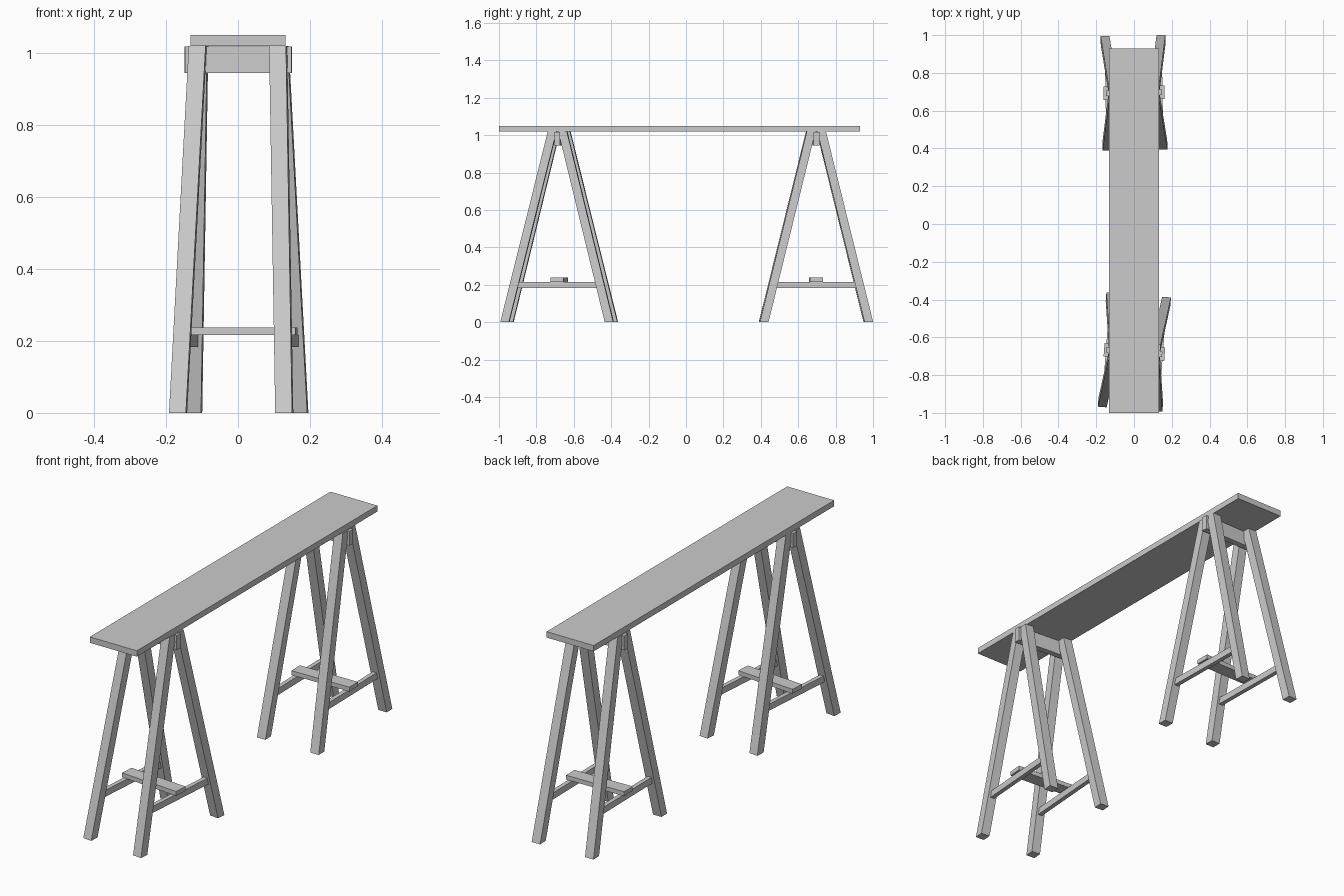
import bpy
import bmesh
from math import radians
from mathutils import Matrix, Vector

cube = bpy.data.objects.get("Cube")
if cube:
    bpy.data.objects.remove(cube, do_unlink=True)

# Single plain material
grey = bpy.data.materials.new("plain_grey")
grey.use_nodes = True
colour = (0.6, 0.6, 0.6, 1)
grey.diffuse_color = colour
grey.node_tree.nodes["Principled BSDF"].inputs["Base Color"].default_value = colour


def bar(name, bottom, top, width, depth, place=Matrix()):
    """Upright bar between two centre points, with level ends."""
    bottom, top = Vector(bottom), Vector(top)
    bm = bmesh.new()
    bmesh.ops.create_cube(bm, size=1)
    for v in bm.verts:
        end = top if v.co.z > 0 else bottom
        v.co = end + Vector((v.co.x * width, v.co.y * depth, 0))
    mesh = bpy.data.meshes.new(name)
    bm.to_mesh(mesh)
    bm.free()
    mesh.materials.append(grey)
    obj = bpy.data.objects.new(name, mesh)
    obj.matrix_world = place
    bpy.context.collection.objects.link(obj)
    return obj


def trestle(prefix, x, y, turn):
    place = Matrix.Translation((x, y, 0)) @ Matrix.Rotation(radians(turn), 4, "Z")
    # Splayed legs and low side rungs
    for side, sx in (("left", 1), ("right", -1)):
        for end, sy in (("front", -1), ("back", 1)):
            bar(f"{prefix}_{end}_{side}_leg", (sx * 0.148, sy * 0.28, 0),
                (sx * 0.112, sy * 0.028, 1.02), 0.047, 0.046, place)
        bar(f"{prefix}_{side}_rung", (sx * 0.14, 0, 0.183),
            (sx * 0.14, 0, 0.216), 0.022, 0.43, place)
    # Top beam between the legs and flat stretcher across the rungs
    bar(f"{prefix}_top_beam", (0, 0, 0.945), (0, 0, 1.018), 0.296, 0.03, place)
    bar(f"{prefix}_stretcher", (0, 0, 0.216), (0, 0, 0.238), 0.322, 0.07, place)


# Table board
bar("board", (0, -0.035, 1.02), (0, -0.035, 1.05), 0.264, 1.93)

# Two trestles, each standing slightly askew
trestle("front_trestle", 0.002, -0.678, -4.3)
trestle("back_trestle", 0, 0.695, 1)
